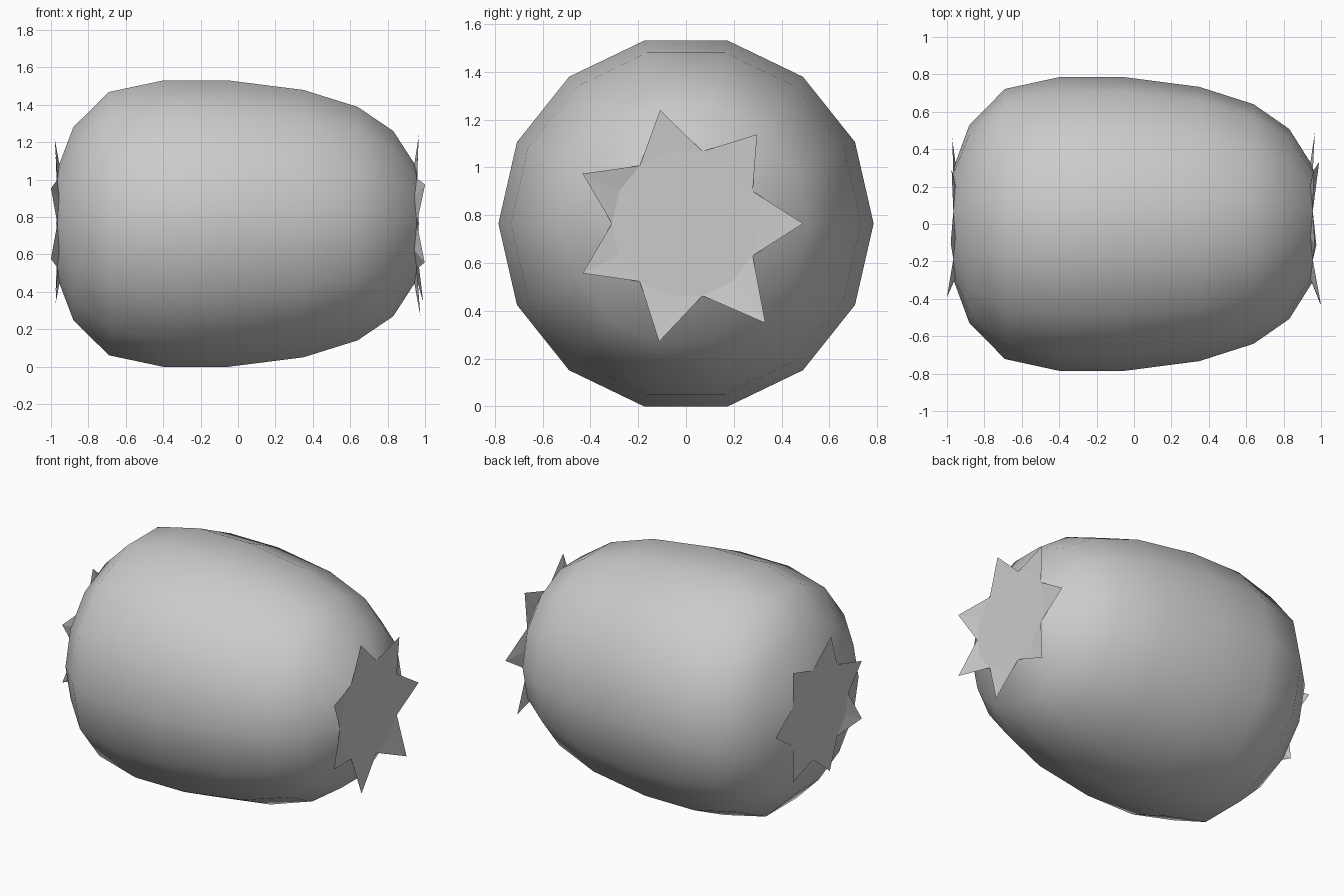
import bpy, bmesh
from math import sin, cos, pi

if "Cube" in bpy.data.objects:
    bpy.data.objects.remove(bpy.data.objects["Cube"])

N = 14          # sides around the barrel
CZ = 0.765      # height of the long axis


def pt(x, r, i):
    a = 2 * pi * i / N
    return (x, r * cos(a), CZ + r * sin(a))


def finish(name, bm):
    bmesh.ops.recalc_face_normals(bm, faces=bm.faces)
    me = bpy.data.meshes.new(name)
    bm.to_mesh(me)
    bm.free()
    ob = bpy.data.objects.new(name, me)
    bpy.context.collection.objects.link(ob)
    return ob


# Barrel body: 14-sided rings along x, flat caps
profile = [(-0.965, 0.30), (-0.88, 0.53), (-0.69, 0.722), (-0.40, 0.785),
           (-0.05, 0.785), (0.35, 0.733), (0.64, 0.64), (0.83, 0.508),
           (0.955, 0.31)]
bm = bmesh.new()
rings = [[bm.verts.new(pt(x, r, i)) for i in range(N)] for x, r in profile]
for a, b in zip(rings, rings[1:]):
    for i in range(N):
        j = (i + 1) % N
        f = bm.faces.new((a[i], a[j], b[j], b[i]))
        f.smooth = True
for ring in (rings[0], rings[-1]):
    bm.faces.new(ring)
    for i in range(N):
        bm.edges.get((ring[i], ring[(i + 1) % N])).smooth = False
finish("barrel_body", bm)


# Star on each end: folded spikes growing from every second rim vertex
def star(name, x, r, tips):
    s = 1 if x > 0 else -1
    bm = bmesh.new()
    rim = [bm.verts.new(pt(x + s * 0.001, r, i)) for i in range(N)]
    bm.faces.new(rim)
    for k, (tip_r, tip_x) in enumerate(tips):
        i = 2 * k
        left, mid, right = rim[i - 1], rim[i], rim[(i + 1) % N]
        tip = bm.verts.new(pt(s * tip_x, tip_r, i))
        back = bm.verts.new(pt(x - s * 0.012, r + 0.018, i))
        for tri in ((left, mid, tip), (mid, right, tip),
                    (back, left, tip), (right, back, tip)):
            bm.faces.new(tri)
    finish(name, bm)


# (tip radius, tip distance along x) for the seven spikes
star("right_star", 0.955, 0.31,
     [(0.49, 0.967), (0.477, 0.962), (0.487, 0.967), (0.48, 1.0),
      (0.48, 0.998), (0.507, 0.975), (0.533, 0.99)])
star("left_star", -0.965, 0.30,
     [(0.46, 0.972), (0.46, 0.975), (0.465, 0.98), (0.435, 1.0),
      (0.435, 1.0), (0.437, 0.975), (0.46, 0.975)])
